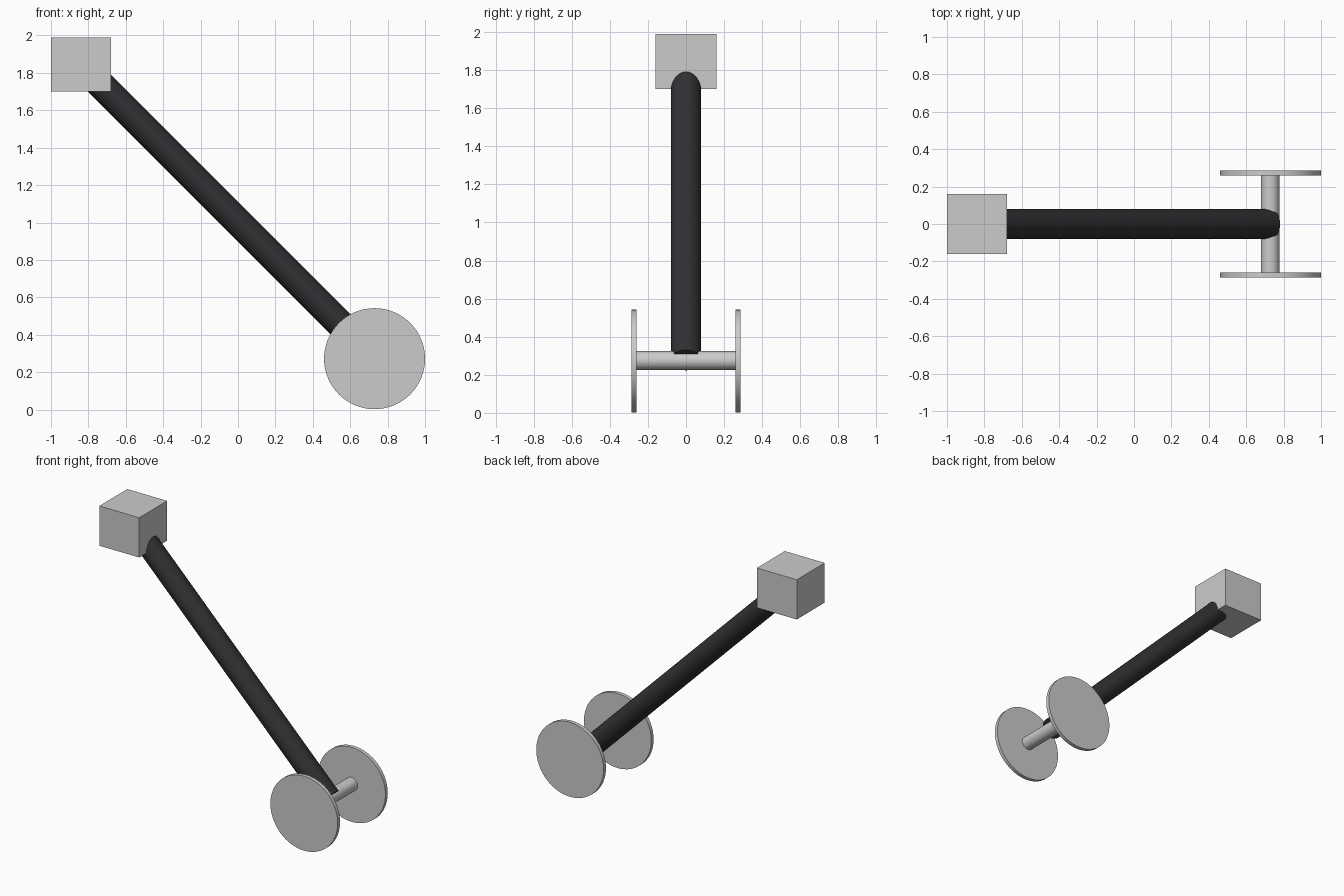
import bpy
from math import pi
from mathutils import Vector

if "Cube" in bpy.data.objects:
    bpy.data.objects.remove(bpy.data.objects["Cube"])

WHEEL = Vector((0.73, 0, 0.272))
BLOCK = Vector((-0.84, 0, 1.845))


def cylinder(name, center, radius, length, sides, rotation):
    bpy.ops.mesh.primitive_cylinder_add(vertices=sides, radius=radius, depth=length,
                                        location=center, rotation=rotation)
    ob = bpy.context.object
    ob.name = name
    bpy.ops.object.shade_smooth_by_angle()
    return ob


# Block at the top end
bpy.ops.mesh.primitive_cube_add(size=1, location=BLOCK)
block = bpy.context.object
block.name = "head_block"
block.scale = (0.32, 0.32, 0.288)

# Dark handle from the block centre down to the axle, slightly oval in section
dark = bpy.data.materials.new("dark")
dark.diffuse_color = (0.03, 0.03, 0.033, 1)
dark.use_nodes = True
dark.node_tree.nodes["Principled BSDF"].inputs["Base Color"].default_value = dark.diffuse_color
low = Vector((0.728, 0, 0.277))
axis = BLOCK - low
handle = cylinder("handle", (BLOCK + low) / 2, 1, axis.length, 32,
                  axis.to_track_quat('Z', 'Y').to_euler())
handle.scale = (0.08, 0.0755, 1)
# make sure the wider radius lies along y
local_x = handle.rotation_euler.to_matrix() @ Vector((1, 0, 0))
if abs(local_x.y) < 0.5:
    handle.scale = (0.0755, 0.08, 1)
handle.data.materials.append(dark)

# Axle
cylinder("axle", (0.728, 0, 0.275), 0.049, 0.54, 32, (pi / 2, 0, 0))

# Thin wheel discs on both sides
for side, label in ((-1, "front"), (1, "back")):
    cylinder(label + "_wheel", WHEEL + Vector((0, side * 0.273, 0)), 0.27, 0.027, 64,
             (pi / 2, 0, 0))
